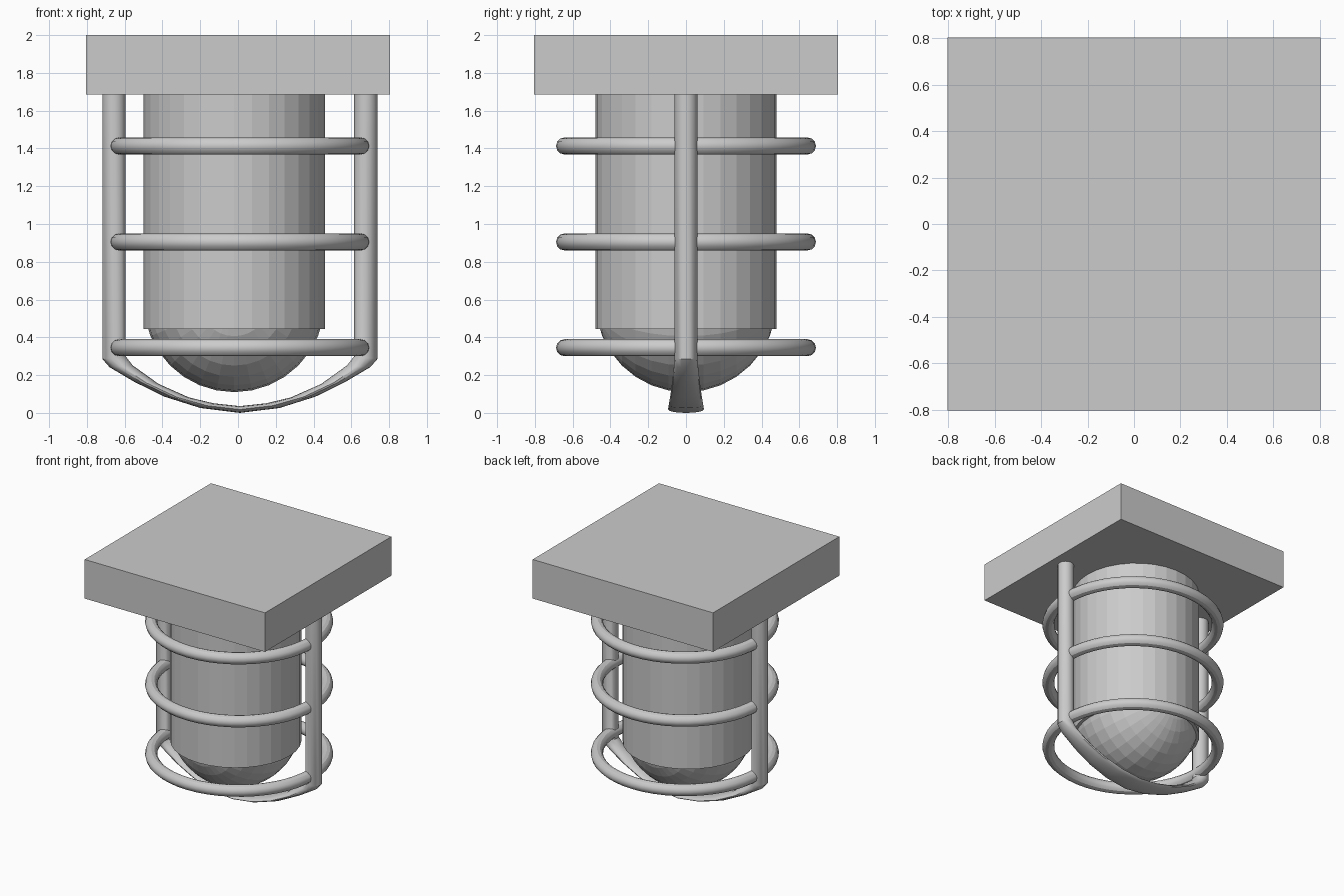
import bpy, bmesh, math
from mathutils import Vector, Matrix

if "Cube" in bpy.data.objects:
    bpy.data.objects.remove(bpy.data.objects["Cube"])


def make_object(name, bm):
    bmesh.ops.recalc_face_normals(bm, faces=bm.faces[:])
    mesh = bpy.data.meshes.new(name)
    bm.to_mesh(mesh)
    bm.free()
    obj = bpy.data.objects.new(name, mesh)
    bpy.context.collection.objects.link(obj)
    return obj


# Square mounting block
bm = bmesh.new()
bmesh.ops.create_cube(bm, size=1, matrix=Matrix.Translation((0, 0, 1.8425))
                      @ Matrix.Diagonal((1.61, 1.61, 0.315, 1)))
make_object("mounting_block", bm)

# Glass cylinder
LAMP_X, LAMP_R, LAMP_BOTTOM = -0.02, 0.48, 0.445
bm = bmesh.new()
bmesh.ops.create_cone(bm, cap_ends=True, segments=32, radius1=LAMP_R, radius2=LAMP_R,
                      depth=1.685 - LAMP_BOTTOM,
                      matrix=Matrix.Translation((LAMP_X, 0, (1.685 + LAMP_BOTTOM) / 2)))
make_object("lamp_cylinder", bm)

# Rounded lamp end: sphere with its poles front and back, trimmed inside the cylinder
bm = bmesh.new()
bmesh.ops.create_uvsphere(bm, u_segments=32, v_segments=16, radius=LAMP_R,
                          matrix=Matrix.Translation((LAMP_X, 0, 0.59))
                          @ Matrix.Rotation(math.pi / 2, 4, 'X'))
bmesh.ops.bisect_plane(bm, geom=bm.verts[:] + bm.edges[:] + bm.faces[:],
                       plane_co=(0, 0, LAMP_BOTTOM), plane_no=(0, 0, 1), clear_outer=True)
make_object("lamp_dome", bm)

# Horizontal guard rings
CAGE_X = 0.01
for i, z in enumerate((1.413, 0.905, 0.345)):
    bpy.ops.mesh.primitive_torus_add(location=(CAGE_X, 0, z), major_segments=48,
                                     minor_segments=12, major_radius=0.643,
                                     minor_radius=0.045)
    ring = bpy.context.object
    ring.name = f"guard_ring_{i + 1}"
    bpy.ops.object.shade_smooth_by_angle()

# U-shaped guard bar: outer x, z, inner x, z, half width; flattens at the bottom
half = [
    (0.728, 1.685, 0.605, 1.685, 0.061),
    (0.728, 0.285, 0.605, 0.300, 0.061),
    (0.690, 0.242, 0.568, 0.252, 0.064),
    (0.560, 0.165, 0.430, 0.153, 0.074),
    (0.400, 0.086, 0.270, 0.082, 0.084),
    (0.210, 0.026, 0.140, 0.051, 0.092),
    (0.000, 0.000, 0.000, 0.036, 0.095),
]
stations = half + [(-a, b, -c, d, w) for a, b, c, d, w in reversed(half[:-1])]
SIDES = 16
bm = bmesh.new()
loops = []
for ox, oz, ix, iz, w in stations:
    outer, inner = Vector((ox + CAGE_X, 0, oz)), Vector((ix + CAGE_X, 0, iz))
    mid, arm = (outer + inner) / 2, (outer - inner) / 2
    loop = []
    for k in range(SIDES):
        t = 2 * math.pi * k / SIDES
        loop.append(bm.verts.new(mid + arm * math.cos(t) + Vector((0, w * math.sin(t), 0))))
    loops.append(loop)
for a, b in zip(loops, loops[1:]):
    for k in range(SIDES):
        n = (k + 1) % SIDES
        bm.faces.new((a[k], a[n], b[n], b[k]))
bm.faces.new(loops[0])
bm.faces.new(loops[-1])
bar = make_object("guard_bar", bm)
bpy.ops.object.select_all(action='DESELECT')
bpy.context.view_layer.objects.active = bar
bar.select_set(True)
bpy.ops.object.shade_smooth_by_angle()
